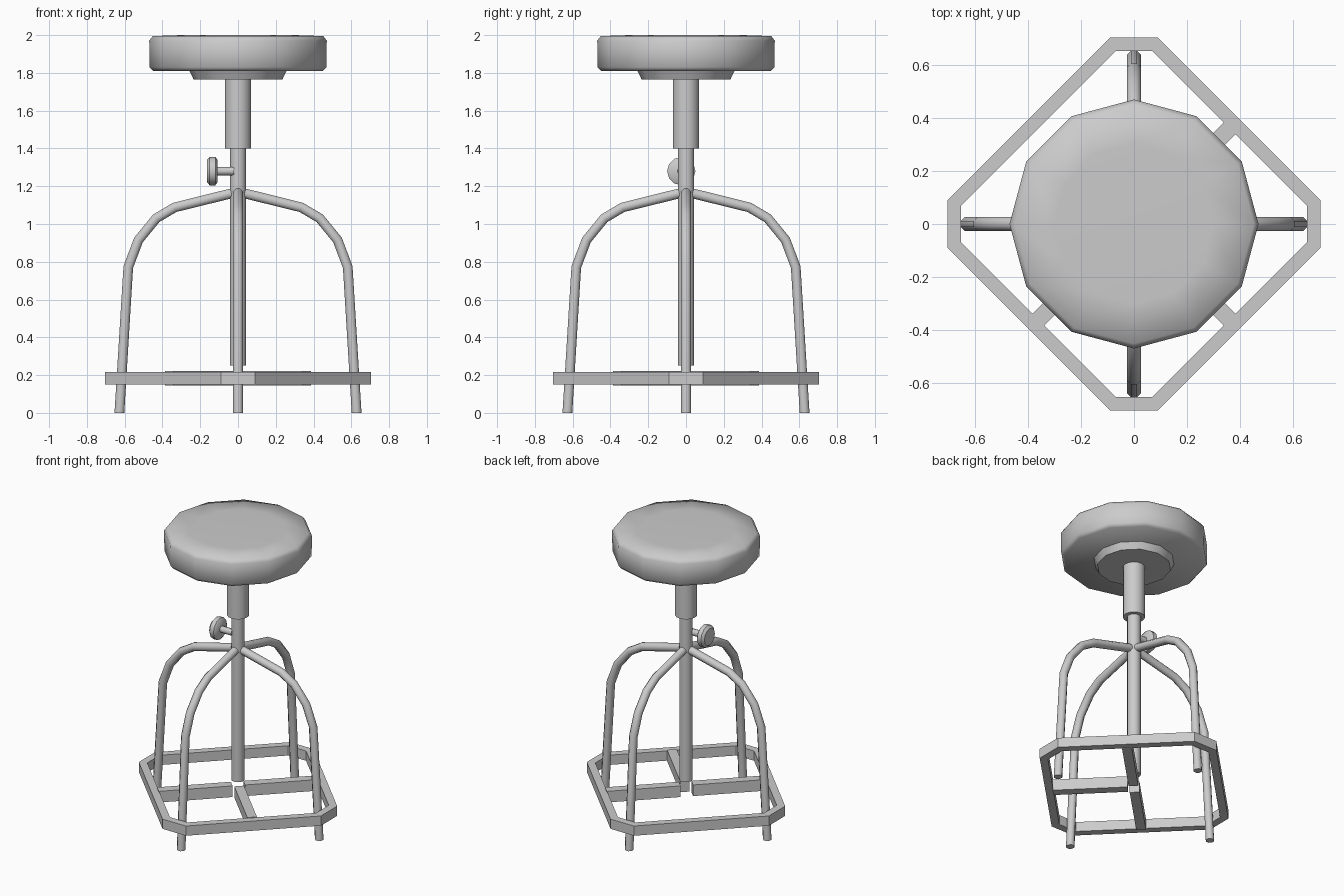
import bpy, bmesh, math
from mathutils import Matrix, Vector

if "Cube" in bpy.data.objects:
    bpy.data.objects.remove(bpy.data.objects["Cube"])


def finish(name, bm, smooth=None):
    bmesh.ops.recalc_face_normals(bm, faces=bm.faces)
    me = bpy.data.meshes.new(name)
    bm.to_mesh(me)
    bm.free()
    ob = bpy.data.objects.new(name, me)
    bpy.context.collection.objects.link(ob)
    if smooth:
        bpy.ops.object.select_all(action='DESELECT')
        ob.select_set(True)
        bpy.context.view_layer.objects.active = ob
        bpy.ops.object.shade_smooth_by_angle(angle=math.radians(smooth))
    return ob


def loft(bm, rings):
    """Skin a list of vertex rings and cap both ends."""
    rings = [[bm.verts.new(p) for p in r] for r in rings]
    n = len(rings[0])
    for a, b in zip(rings, rings[1:]):
        for i in range(n):
            j = (i + 1) % n
            bm.faces.new((a[i], a[j], b[j], b[i]))
    bm.faces.new(rings[0][::-1])
    bm.faces.new(rings[-1])


def lathe(name, profile, sides, smooth, matrix=Matrix()):
    bm = bmesh.new()
    loft(bm, [[matrix @ Vector((r * math.cos(2 * math.pi * i / sides),
                                r * math.sin(2 * math.pi * i / sides), z))
               for i in range(sides)] for r, z in profile])
    return finish(name, bm, smooth)


def leg(name, path, radius, angle, sides=8):
    """Tube following an (x, z) path, turned about the vertical axis."""
    pts = [Vector((x, 0, z)) for x, z in path]
    turn = Matrix.Rotation(angle, 4, 'Z')
    rings = []
    for k, p in enumerate(pts):
        d0 = (p - pts[max(k - 1, 0)]).normalized()
        d1 = (pts[min(k + 1, len(pts) - 1)] - p).normalized()
        d = (d0 + d1).normalized()
        if k == len(pts) - 1:
            d = Vector((0, 0, -1))
        u, v = Vector((0, 1, 0)), d.cross(Vector((0, 1, 0)))
        rings.append([turn @ (p + radius * (u * math.cos(a) + v * math.sin(a)))
                      for a in (2 * math.pi * (i + 0.5) / sides for i in range(sides))])
    bm = bmesh.new()
    loft(bm, rings)
    return finish(name, bm, 50)


# Padded seat and the plate beneath it
lathe("seat", [(0.45, 1.81), (0.468, 1.83), (0.47, 1.97), (0.452, 1.995), (0.3, 2.0)], 12, 80)
lathe("seat_plate", [(0.235, 1.765), (0.262, 1.82)], 12, 30)

# Central column
lathe("sleeve", [(0.07, 1.4), (0.07, 1.78)], 16, 40)
lathe("post", [(0.043, 0.25), (0.043, 1.42)], 16, 40)

# Height adjusting knob on the left of the post
side = Matrix.Translation((0, -0.025, 1.28)) @ Matrix.Rotation(-math.pi / 2, 4, 'Y')
lathe("knob_stem", [(0.023, 0.02), (0.023, 0.12)], 8, 50, side)
lathe("knob", [(0.058, 0.108), (0.075, 0.12), (0.075, 0.15), (0.058, 0.165)], 12, 40, side)

# Four bent tube legs
path = [(0.035, 1.162), (0.335, 1.088), (0.433, 1.03), (0.527, 0.915),
        (0.581, 0.772), (0.628, 0.0)]
for i, n in enumerate(("right_leg", "back_leg", "left_leg", "front_leg")):
    leg(n, path, 0.028, i * math.pi / 2)


# Octagonal foot frame
def octagon(a, b, z):
    return [Vector((x, y, z)) for x, y in
            ((a, -b), (a, b), (b, a), (-b, a), (-a, b), (-a, -b), (-b, -a), (b, -a))]


bm = bmesh.new()
loops = [[bm.verts.new(p) for p in octagon(a, b, z)] for a, b, z in
         ((0.704, 0.09, 0.149), (0.704, 0.09, 0.217), (0.653, 0.069, 0.217), (0.653, 0.069, 0.149))]
for k in range(4):
    p, q = loops[k], loops[(k + 1) % 4]
    for i in range(8):
        j = (i + 1) % 8
        bm.faces.new((p[i], p[j], q[j], q[i]))
finish("foot_frame", bm)

# Three diagonal braces (the back left one is absent)
for name, deg in (("brace_back_right", 45), ("brace_front_left", 225), ("brace_front_right", 315)):
    bm = bmesh.new()
    bmesh.ops.create_cube(bm, size=1, matrix=Matrix.Rotation(math.radians(deg), 4, 'Z')
                          @ Matrix.Translation((0.2775, 0, 0.183))
                          @ Matrix.Diagonal((0.475, 0.062, 0.078, 1)))
    finish(name, bm)
